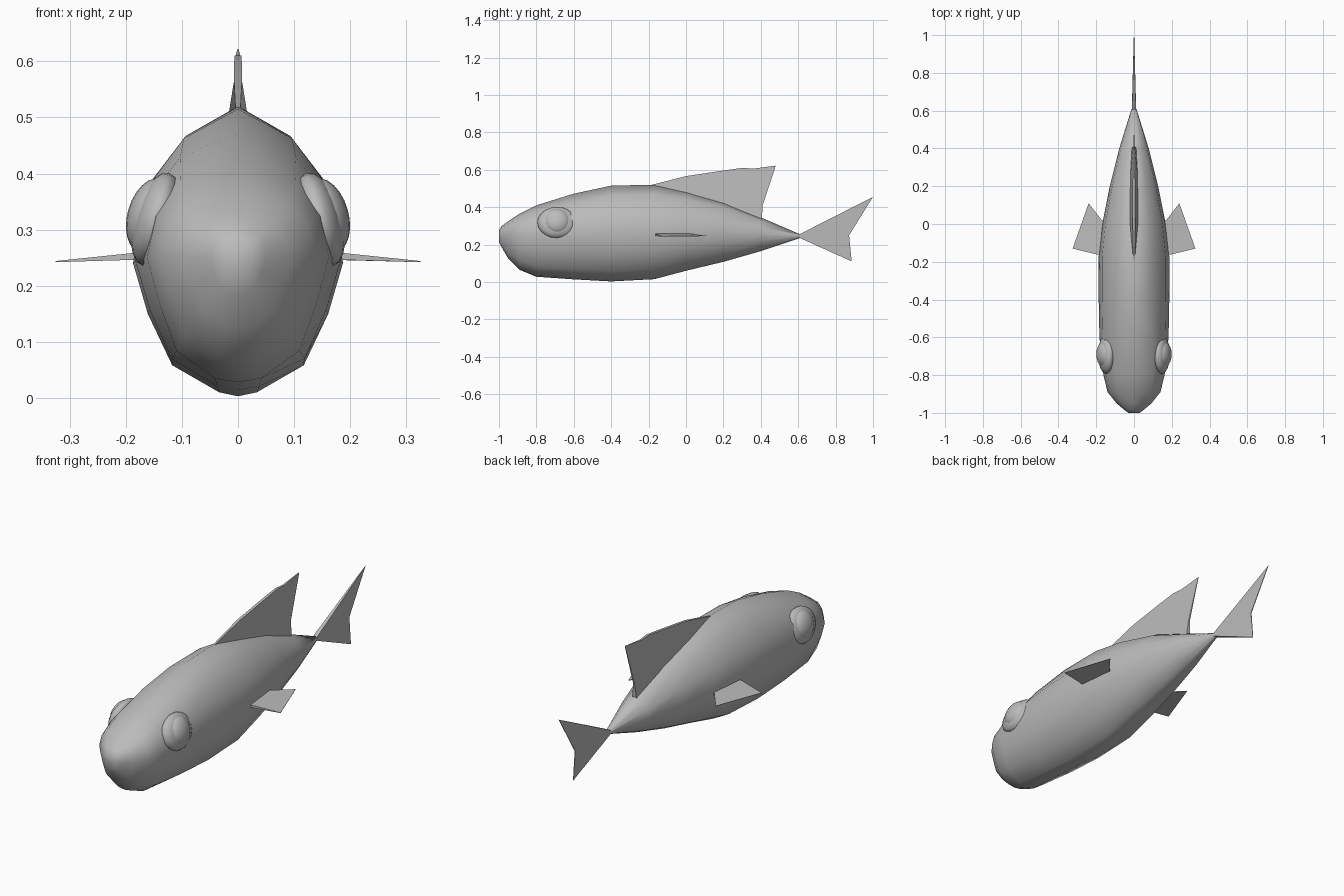
import bpy, bmesh, math
from mathutils import Matrix, Vector

if "Cube" in bpy.data.objects:
    bpy.data.objects.remove(bpy.data.objects["Cube"])

grey = bpy.data.materials.new("fish_grey")
grey.diffuse_color = (0.5, 0.5, 0.5, 1)
grey.use_nodes = True
grey.node_tree.nodes["Principled BSDF"].inputs["Base Color"].default_value = grey.diffuse_color


def finish(name, bm, angle=60):
    bmesh.ops.recalc_face_normals(bm, faces=bm.faces)
    me = bpy.data.meshes.new(name)
    bm.to_mesh(me)
    bm.free()
    ob = bpy.data.objects.new(name, me)
    bpy.context.collection.objects.link(ob)
    me.materials.append(grey)
    bpy.context.view_layer.objects.active = ob
    ob.select_set(True)
    bpy.ops.object.shade_smooth_by_angle(angle=math.radians(angle))
    ob.select_set(False)
    return ob


def fin(name, points, edges_half, side=None):
    """Thin plate: each point has its own half thickness along the plate normal."""
    bm = bmesh.new()
    rings = []
    for s in (1, -1):
        ring = []
        for p, t in zip(points, edges_half):
            if side is None:                      # upright plate on the centre line
                co = (s * t, p[0], p[1])
            else:                                 # flat plate on one flank
                co = (side * p[0], p[1], p[2] + s * t)
            ring.append(bm.verts.new(co))
        rings.append(ring)
        bm.faces.new(ring)
    n = len(points)
    for i in range(n):
        j = (i + 1) % n
        bm.faces.new((rings[0][i], rings[0][j], rings[1][j], rings[1][i]))
    return finish(name, bm, 40)


# Body: y, bottom, widest height, top, half width, roundness of the section
stations = [
    (-1.00, 0.215, 0.25, 0.275, 0.030, 1.0),
    (-0.985, 0.185, 0.25, 0.300, 0.050, 1.0),
    (-0.95, 0.125, 0.25, 0.325, 0.092, 1.0),
    (-0.89, 0.065, 0.25, 0.365, 0.140, 0.9),
    (-0.80, 0.028, 0.25, 0.410, 0.162, 0.8),
    (-0.60, 0.014, 0.245, 0.472, 0.183, 0.4),
    (-0.40, 0.003, 0.24, 0.515, 0.187, 0.1),
    (-0.17, 0.015, 0.24, 0.520, 0.187, 0.0),
    (0.00, 0.060, 0.245, 0.490, 0.168, 0.0),
    (0.20, 0.108, 0.25, 0.432, 0.128, 0.0),
    (0.40, 0.165, 0.25, 0.345, 0.078, 0.0),
    (0.61, 0.235, 0.245, 0.255, 0.013, 0.0),
]


def section(y, zb, zm, zt, w, r):
    lo, up = zm - zb, zt - zm
    half = [(0.17 + 0.1 * r, zb + 0.03 * lo),
            (0.62 + 0.07 * r, zb + (0.23 + 0.03 * r) * lo),
            (0.86, zb + 0.62 * lo),
            (1.0, zm),
            (0.90, zm + 0.46 * up),
            (0.50 + 0.16 * r, zm + 0.81 * up)]
    right = [(w * f, y, z) for f, z in half]
    left = [(-x, y, z) for x, y, z in reversed(right)]
    return [(0, y, zb)] + right + [(0, y, zt)] + left


bm = bmesh.new()
rings = [[bm.verts.new(c) for c in section(*s)] for s in stations]
n = len(rings[0])
for a, b in zip(rings, rings[1:]):
    for i in range(n):
        j = (i + 1) % n
        bm.faces.new((a[i], a[j], b[j], b[i]))
bm.faces.new(rings[0])
bm.faces.new(rings[-1])
finish("body", bm, 70)

# Dorsal fin, flaring where it meets the back
fin("dorsal_fin",
    [(-0.22, 0.51), (0.0, 0.566), (0.2, 0.596), (0.3, 0.61), (0.36, 0.606),
     (0.48, 0.622), (0.41, 0.41), (0.405, 0.33), (0.2, 0.40), (0.0, 0.46)],
    [0.004, 0.007, 0.007, 0.006, 0.005, 0.001, 0.004, 0.012, 0.024, 0.024])

# Tail fin, split into two lobes around the notch
root, notch = (0.59, 0.245), (0.872, 0.25)
fin("tail_upper_lobe", [root, (0.62, 0.262), (1.0, 0.455), notch], [0.012, 0.010, 0.001, 0.002])
fin("tail_lower_lobe", [root, notch, (0.886, 0.11), (0.62, 0.23)], [0.012, 0.002, 0.001, 0.010])

for side, label in ((1, "right"), (-1, "left")):
    # Side fins
    fin("side_fin_" + label,
        [(0.12, -0.155, 0.25), (0.19, -0.163, 0.252), (0.325, -0.13, 0.243),
         (0.24, 0.11, 0.246), (0.17, 0.02, 0.252), (0.12, 0.0, 0.25)],
        [0.008, 0.006, 0.001, 0.001, 0.006, 0.008], side)
    # Eyelid mound and eyeball, leaning in towards the top
    for name, centre, radii, seg in (("eyelid_", (0.146, -0.69, 0.318), (0.040, 0.105, 0.086), 16),
                                     ("eye_", (0.157, -0.69, 0.325), (0.040, 0.070, 0.068), 20)):
        bm = bmesh.new()
        bmesh.ops.create_uvsphere(bm, u_segments=seg, v_segments=seg // 2 + 2, radius=1)
        m = (Matrix.Translation(Vector((side * centre[0], centre[1], centre[2])))
             @ Matrix.Rotation(-side * math.radians(16), 4, 'Y')
             @ Matrix.Diagonal((*radii, 1)))
        bmesh.ops.transform(bm, matrix=m, verts=bm.verts)
        finish(name + label, bm, 60)
